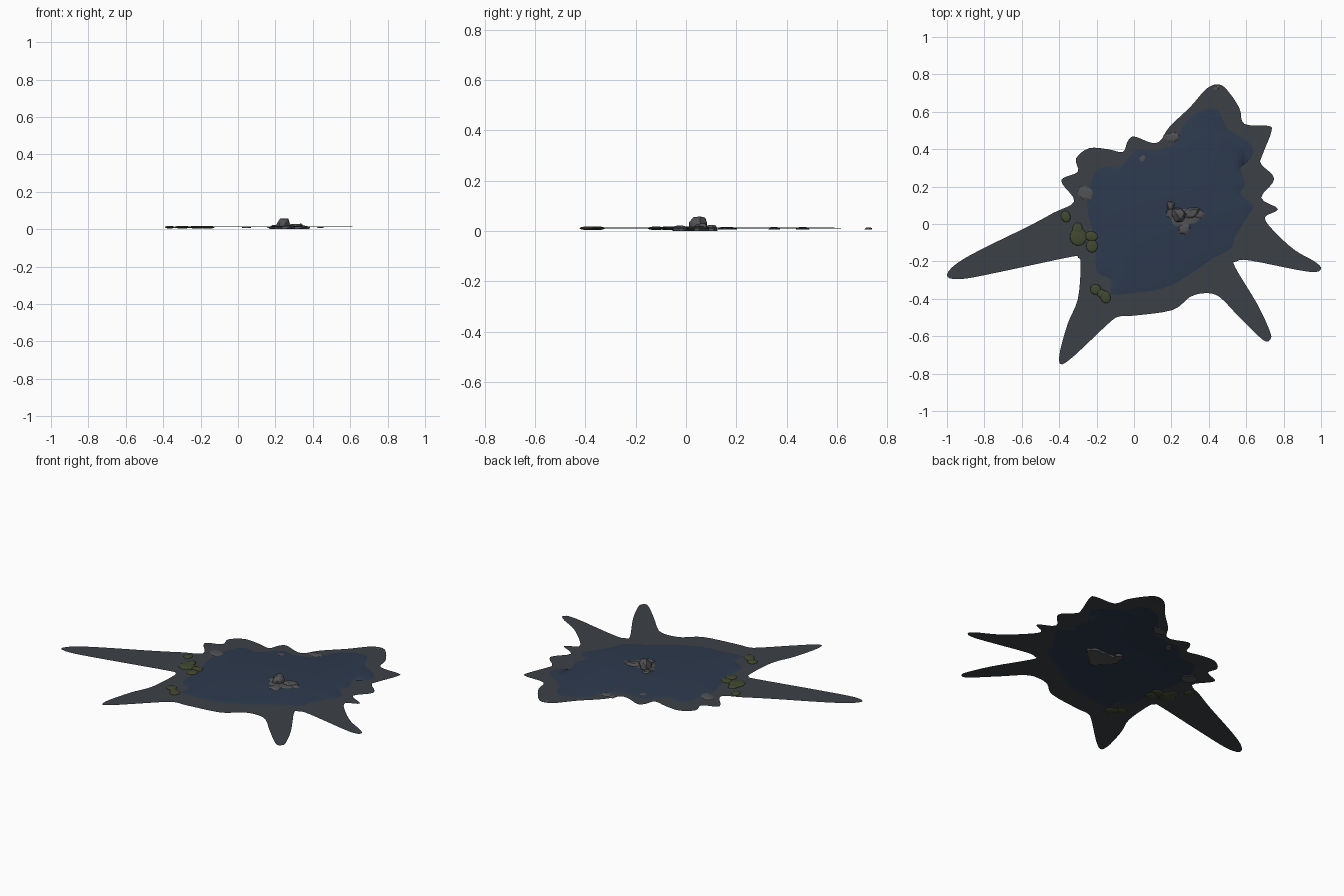
import bpy, bmesh, math, random
from mathutils import Vector, Matrix

if "Cube" in bpy.data.objects:
    bpy.data.objects.remove(bpy.data.objects["Cube"])

random.seed(4)


def material(name, rgb):
    m = bpy.data.materials.new(name)
    m.diffuse_color = (*rgb, 1)
    m.use_nodes = True
    m.node_tree.nodes["Principled BSDF"].inputs["Base Color"].default_value = m.diffuse_color
    return m


MUD = material("mud", (0.045, 0.053, 0.062))
WATER = material("water", (0.026, 0.042, 0.075))
STONE = material("stone", (0.085, 0.085, 0.092))
MOSS = material("moss", (0.055, 0.066, 0.03))


def smooth_loop(pts, steps):
    """Closed Catmull-Rom curve through 2D points."""
    p = [Vector(q) for q in pts]
    n, out = len(p), []
    for i in range(n):
        a, b, c, d = p[i - 1], p[i], p[(i + 1) % n], p[(i + 2) % n]
        for k in range(steps):
            t = k / steps
            out.append(0.5 * (2 * b + (c - a) * t + (2 * a - 5 * b + 4 * c - d) * t * t
                              + (3 * b - a - 3 * c + d) * t ** 3))
    return out


def ring(bm, loop, z):
    vs = [bm.verts.new((q.x, q.y, z)) for q in loop]
    return vs, [bm.edges.new((vs[i - 1], vs[i])) for i in range(len(vs))]


def finish(bm, name, mat, smooth=False):
    me = bpy.data.meshes.new(name)
    bm.to_mesh(me)
    bm.free()
    ob = bpy.data.objects.new(name, me)
    bpy.context.collection.objects.link(ob)
    me.materials.append(mat)
    for f in me.polygons:
        f.use_smooth = smooth
    return ob


# Outlines: mud bank with five trailing arms, and the water edge
bank = [(-1, -.27), (-.9, -.18), (-.56, -.01), (-.43, .06), (-.32, .12), (-.38, .21),
        (-.38, .245), (-.3, .28), (-.31, .35), (-.24, .405), (-.14, .40), (-.06, .385),
        (-.035, .44), (0, .468), (.09, .435), (.14, .445), (.19, .52), (.30, .625),
        (.39, .725), (.46, .745), (.515, .695), (.565, .615), (.59, .535), (.715, .525),
        (.735, .495), (.685, .365), (.68, .32), (.75, .24), (.68, .14), (.77, .08),
        (.70, .035), (.75, -.04), (.86, -.14), (.965, -.2), (1, -.24), (.93, -.255),
        (.62, -.195), (.55, -.2), (.54, -.23), (.66, -.43), (.725, -.57), (.73, -.615),
        (.69, -.62), (.565, -.50), (.457, -.39), (.38, -.37), (.30, -.39), (.205, -.46),
        (0, -.49), (-.08, -.495), (-.14, -.535), (-.36, -.738), (-.40, -.71),
        (-.355, -.535), (-.30, -.40), (-.285, -.215), (-.30, -.18), (-.345, -.177),
        (-.72, -.257), (-.93, -.295)]
shore = [(-.2, .29), (-.08, .305), (-.02, .365), (.03, .4), (.1, .39), (.215, .43),
         (.27, .535), (.35, .6), (.445, .61), (.5, .51), (.62, .43), (.63, .36),
         (.57, .3), (.595, .215), (.57, .16), (.635, .1), (.6, .03), (.54, -.07),
         (.52, -.13), (.43, -.18), (.34, -.24), (.24, -.305), (.135, -.35), (.03, -.365),
         (-.12, -.375), (-.12, -.3), (-.2, -.25), (-.205, -.1), (-.25, .1)]
outer, inner = smooth_loop(bank, 4), smooth_loop(shore, 5)
centre = Vector((.2, .08))

# Mud bank: flat sheet with a hole for the pool
bm = bmesh.new()
edges = ring(bm, outer, .011)[1] + ring(bm, inner, .011)[1]
bmesh.ops.triangle_fill(bm, edges=edges, use_beauty=True, normal=(0, 0, 1))
finish(bm, "mud_bank", MUD)

# Water: flat surface with a softly sloping rim
bm = bmesh.new()
low, _ = ring(bm, inner, .011)
top, top_edges = ring(bm, [centre + (q - centre) * .93 for q in inner], .014)
bmesh.ops.triangle_fill(bm, edges=top_edges, use_beauty=True, normal=(0, 0, 1))
for i in range(len(low)):
    bm.faces.new((low[i - 1], low[i], top[i], top[i - 1]))
bmesh.ops.recalc_face_normals(bm, faces=bm.faces)
if sum(f.normal.z for f in bm.faces) < 0:
    bmesh.ops.reverse_faces(bm, faces=bm.faces)
finish(bm, "water_surface", WATER, True)


def stone(name, x, y, z0, z1, w, d, turn=0, lean=0):
    """Faceted stone: jittered convex block fitted between z0 and z1."""
    bm = bmesh.new()
    for level, size in ((-1, 1), (.3, .95), (1, .6)):
        for k in range(7):
            a = k * math.tau / 7 + random.uniform(-.3, .3)
            r = size * random.uniform(.8, 1.05)
            h = level + (random.uniform(-.3, 0) if level > 0 else 0)
            bm.verts.new((r * math.cos(a) + lean * level, r * math.sin(a), h))
    hull = bmesh.ops.convex_hull(bm, input=bm.verts)
    bmesh.ops.delete(bm, geom=[g for g in hull["geom_interior"] if isinstance(g, bmesh.types.BMVert)],
                     context='VERTS')
    bm.transform(Matrix.Translation((x, y, (z0 + z1) / 2)) @ Matrix.Rotation(math.radians(turn), 4, 'Z')
                 @ Matrix.Diagonal((w / 2, d / 2, (z1 - z0) / 2, 1)))
    return finish(bm, name, STONE)


# Central outcrop
for i, s in enumerate([(.27, .03, 0, .019, .20, .13, 10), (.24, .05, 0, .058, .085, .09, 20, .15),
                       (.31, .06, 0, .03, .11, .06, 20), (.27, -.025, 0, .022, .09, .07, 40),
                       (.195, .1, 0, .024, .06, .05, 70), (.345, .055, 0, .02, .08, .06, 0),
                       (.195, .06, 0, .02, .06, .07, 0)]):
    stone(f"outcrop_stone_{i + 1}", *s)

# Low stones along the bank
for i, s in enumerate([(-.26, .165, .006, .016, .11, .075, -20), (.045, .35, .006, .016, .06, .045, 40),
                       (.205, .465, .006, .016, .11, .055, 10), (.44, .725, .006, .014, .045, .025, 40)]):
    stone(f"bank_stone_{i + 1}", *s)

# Moss mounds: flattened smooth domes
for i, (x, y, w, d, turn) in enumerate([
        (-.365, .04, .05, .062, 20), (-.298, -.068, .09, .095, 0), (-.302, -.03, .055, .075, 0),
        (-.228, -.065, .068, .052, -10), (-.225, -.118, .062, .068, 0), (-.205, -.35, .056, .056, 0),
        (-.175, -.372, .045, .045, 0), (-.153, -.39, .055, .068, 20)]):
    bm = bmesh.new()
    bmesh.ops.create_uvsphere(bm, u_segments=20, v_segments=12, radius=.5)
    bm.transform(Matrix.Translation((x, y, .011)) @ Matrix.Rotation(math.radians(turn), 4, 'Z')
                 @ Matrix.Diagonal((w, d, .014, 1)))
    finish(bm, f"moss_mound_{i + 1}", MOSS, True)
